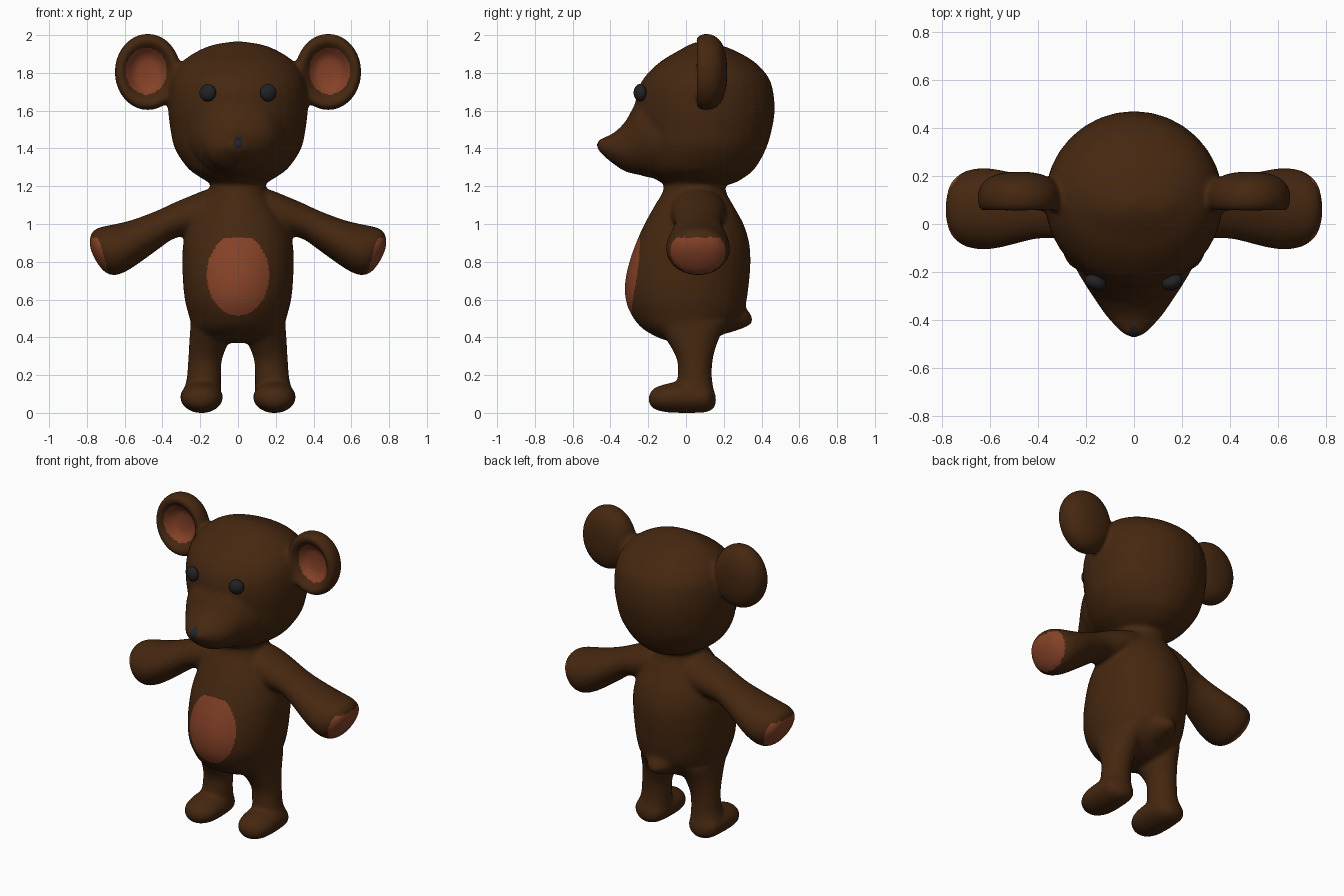
import bpy, bmesh, math
from mathutils import Matrix, Vector

def material(name, rgb):
    m = bpy.data.materials.new(name)
    m.diffuse_color = (*rgb, 1)
    return m

FUR = material("brown fur", (0.060, 0.0205, 0.0052))
PAD = material("rust pad", (0.235, 0.054, 0.021))
EYE = material("charcoal", (0.016, 0.016, 0.018))

bm = bmesh.new()   # collects the overlapping soft parts, fused later

def spline(rows, steps=5):
    """Catmull-Rom interpolation through rows of numbers."""
    out = []
    for i in range(len(rows) - 1):
        p0, p1 = rows[max(i - 1, 0)], rows[i]
        p2, p3 = rows[i + 1], rows[min(i + 2, len(rows) - 1)]
        for k in range(steps):
            t = k / steps
            out.append([0.5 * (2 * b + (c - a) * t + (2 * a - 5 * b + 4 * c - d) * t * t
                               + (3 * b - a - 3 * c + d) * t ** 3)
                        for a, b, c, d in zip(p0, p1, p2, p3)])
    return out + [list(rows[-1])]

def skin(rings):
    """Closed skin over rings of points."""
    vs = [[bm.verts.new(p) for p in r] for r in rings]
    n = len(vs[0])
    faces = [bm.faces.new((a[i], a[(i + 1) % n], b[(i + 1) % n], b[i]))
             for a, b in zip(vs, vs[1:]) for i in range(n)]
    faces += [bm.faces.new(vs[0][::-1]), bm.faces.new(vs[-1])]
    bmesh.ops.recalc_face_normals(bm, faces=faces)

def loft(rows, axis, side=1, n=32):
    """Elliptical sections (position, min, max, min, max) along one axis."""
    rings = []
    for t, a0, a1, b0, b1 in spline(rows):
        ring = []
        for i in range(n):
            w = 2 * math.pi * i / n
            a = (a0 + a1) / 2 + max(abs(a1 - a0) / 2, 0.002) * math.cos(w)
            b = (b0 + b1) / 2 + max(abs(b1 - b0) / 2, 0.002) * math.sin(w)
            p = {"x": (t, a, b), "y": (a, t, b), "z": (a, b, t)}[axis]
            ring.append((side * p[0], p[1], p[2]))
        rings.append(ring)
    skin(rings)

def upright(rows):
    """Symmetric loft in z: (z, half width, front y, back y)."""
    loft([(z, -w, w, f, b) for z, w, f, b in rows], "z")

# torso
upright([(0.37, 0.10, -0.06, 0.10), (0.40, 0.20, -0.15, 0.17), (0.45, 0.24, -0.235, 0.24),
         (0.52, 0.262, -0.29, 0.30), (0.60, 0.282, -0.32, 0.322), (0.70, 0.292, -0.322, 0.335),
         (0.80, 0.295, -0.30, 0.342), (0.90, 0.29, -0.265, 0.335), (1.00, 0.26, -0.22, 0.305),
         (1.10, 0.20, -0.165, 0.25), (1.18, 0.15, -0.12, 0.21), (1.28, 0.15, -0.12, 0.21)])
# head
upright([(1.195, 0.06, -0.03, 0.15), (1.215, 0.14, -0.12, 0.25), (1.25, 0.205, -0.18, 0.315),
         (1.30, 0.27, -0.23, 0.37), (1.40, 0.335, -0.25, 0.425), (1.50, 0.358, -0.26, 0.455),
         (1.60, 0.37, -0.27, 0.47), (1.70, 0.368, -0.258, 0.462), (1.78, 0.35, -0.218, 0.435),
         (1.86, 0.295, -0.135, 0.36), (1.92, 0.205, -0.035, 0.255), (1.95, 0.125, 0.02, 0.17),
         (1.967, 0.02, 0.07, 0.10)])
# snout
loft([(y, -w, w, lo, hi) for y, w, lo, hi in
      [(-0.05, 0.29, 1.28, 1.68), (-0.17, 0.25, 1.245, 1.68), (-0.25, 0.205, 1.26, 1.66),
       (-0.32, 0.16, 1.277, 1.545), (-0.38, 0.118, 1.315, 1.485), (-0.43, 0.075, 1.355, 1.46),
       (-0.46, 0.042, 1.385, 1.447), (-0.474, 0.005, 1.41, 1.425)]], "y")
# tail
loft([(0.22, -0.12, 0.12, 0.42, 0.64), (0.28, -0.09, 0.09, 0.44, 0.59),
      (0.33, -0.05, 0.05, 0.46, 0.54), (0.355, -0.01, 0.01, 0.48, 0.50)], "y")

for s in (1, -1):
    # arm
    loft([(0.0, -0.06, 0.20, 0.98, 1.19), (0.15, -0.08, 0.21, 0.95, 1.185),
          (0.25, -0.075, 0.205, 0.94, 1.15), (0.34, -0.06, 0.19, 0.922, 1.112),
          (0.42, -0.065, 0.195, 0.868, 1.075), (0.50, -0.085, 0.213, 0.81, 1.043),
          (0.58, -0.103, 0.23, 0.756, 1.016), (0.65, -0.105, 0.232, 0.728, 1.0),
          (0.70, -0.095, 0.222, 0.742, 0.99), (0.74, -0.07, 0.197, 0.785, 0.98),
          (0.77, -0.03, 0.157, 0.84, 0.96), (0.784, 0.03, 0.09, 0.88, 0.93)], "x", s)
    # leg
    loft([(0.03, 0.10, 0.28, -0.05, 0.14), (0.10, 0.09, 0.29, -0.045, 0.15),
          (0.18, 0.09, 0.272, -0.045, 0.138), (0.28, 0.085, 0.264, -0.048, 0.142),
          (0.38, 0.05, 0.258, -0.10, 0.17), (0.48, 0.03, 0.25, -0.17, 0.22)], "z", s)
    # foot
    loft([(-0.197, 0.17, 0.22, 0.05, 0.09), (-0.175, 0.125, 0.265, 0.02, 0.125),
          (-0.12, 0.09, 0.298, 0.002, 0.148), (-0.04, 0.08, 0.306, -0.004, 0.165),
          (0.05, 0.085, 0.302, -0.004, 0.165), (0.115, 0.10, 0.29, 0.002, 0.15),
          (0.15, 0.14, 0.24, 0.025, 0.11), (0.16, 0.18, 0.20, 0.06, 0.08)], "y", s)
    # dished ear
    dish = spline([(0.02, 0.135), (0.4, 0.125), (0.62, 0.085), (0.77, 0.057), (0.92, 0.06),
                   (1.0, 0.10), (0.95, 0.15), (0.76, 0.19), (0.4, 0.213), (0.02, 0.218)], 4)
    skin([[(s * (0.478 + 0.175 * r * math.cos(2 * math.pi * i / 40)), y,
            1.805 + 0.203 * r * math.sin(2 * math.pi * i / 40)) for i in range(40)]
          for r, y in dish])

# fuse the parts into one soft skin
raw = bpy.data.meshes.new("raw")
bm.to_mesh(raw)
bm.free()
body = bpy.data.objects.new("plush_body", raw)
bpy.context.collection.objects.link(body)
rm = body.modifiers.new("fuse", "REMESH")
rm.mode, rm.voxel_size = "VOXEL", 0.0115
sm = body.modifiers.new("soften", "SMOOTH")
sm.factor, sm.iterations = 0.5, 14
deps = bpy.context.evaluated_depsgraph_get()
mesh = bpy.data.meshes.new_from_object(body.evaluated_get(deps))
body.modifiers.clear()
body.data = mesh
mesh.name = "plush_body"
low = min(v.co.z for v in mesh.vertices)
for v in mesh.vertices:
    v.co.z -= low * max(0, 1 - v.co.z / 0.3)   # soles rest on the floor

# colour the pads by position
mesh.materials.clear()
for m in (FUR, PAD, EYE):
    mesh.materials.append(m)
for p in mesh.polygons:
    x, y, z = abs(p.center.x), p.center.y, p.center.z
    belly = y < -0.1 and z < 0.93 and (x / 0.165) ** 2 + ((z - 0.73) / 0.215) ** 2 < 1
    palm = x > 0.69 + 0.29 * (z - 0.76) and x > 0.66 and z < 0.93
    ear = p.normal.y < 0 and y < 0.16 and ((x - 0.485) / 0.108) ** 2 + ((z - 1.81) / 0.124) ** 2 < 1
    nose = y < -0.4 and (x / 0.025) ** 2 + ((z - 1.43) / 0.03) ** 2 < 1
    p.material_index = 1 if belly or palm or ear else 2 if nose else 0
    p.use_smooth = True

# eyes
for s, side in ((1, "left"), (-1, "right")):
    eb = bmesh.new()
    mat = (Matrix.Translation((s * 0.16, -0.243, 1.695)) @ Matrix.Rotation(s * 0.4, 4, "Z")
           @ Matrix.Diagonal((0.046, 0.032, 0.046, 1)))
    bmesh.ops.create_uvsphere(eb, u_segments=24, v_segments=14, radius=1, matrix=mat)
    for f in eb.faces:
        f.smooth = True
    em = bpy.data.meshes.new(side + "_eye")
    eb.to_mesh(em)
    eb.free()
    em.materials.append(EYE)
    bpy.context.collection.objects.link(bpy.data.objects.new(side + "_eye", em))
